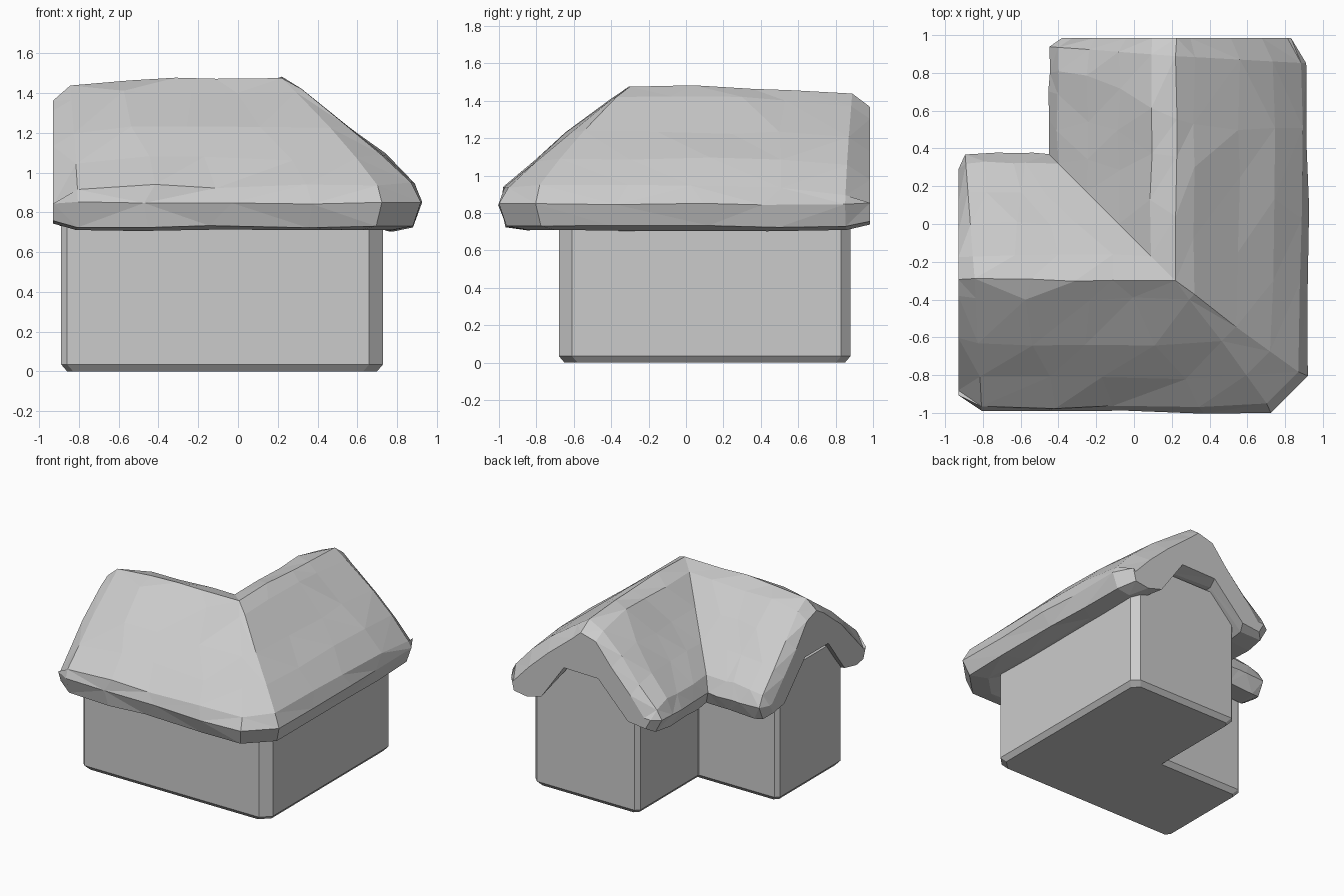
import bpy, bmesh, random
from mathutils import Vector

if "Cube" in bpy.data.objects:
    bpy.data.objects.remove(bpy.data.objects["Cube"])

random.seed(4)


def finish(name, bm):
    bmesh.ops.recalc_face_normals(bm, faces=bm.faces[:])
    mesh = bpy.data.meshes.new(name)
    bm.to_mesh(mesh)
    bm.free()
    obj = bpy.data.objects.new(name, mesh)
    bpy.context.collection.objects.link(obj)
    return obj


def loft(name, rings):
    """Skin equal-length closed rings (repeated points merge) and cap both ends."""
    bm = bmesh.new()
    loops = [[bm.verts.new(p) for p in r] for r in rings]
    n = len(rings[0])
    for a, b in zip(loops, loops[1:]):
        for i in range(n):
            j = (i + 1) % n
            bm.faces.new((a[i], a[j], b[j], b[i]))
    caps = [bm.faces.new(loops[0]), bm.faces.new(loops[-1])]
    bmesh.ops.triangulate(bm, faces=caps)
    bmesh.ops.remove_doubles(bm, verts=bm.verts[:], dist=0.0005)
    return finish(name, bm)


# L-shaped walls with chamfered corners and a chamfered foot
corners = [(-0.89, -0.68, 0.03), (0.73, -0.68, 0.07), (0.73, 0.88, 0.05),
           (-0.20, 0.88, 0.03), (-0.20, 0.13, 0.0), (-0.89, 0.13, 0.03)]


def footprint(inset, z):
    signs = [(1, 1), (-1, 1), (-1, -1), (1, -1), (1, -1), (1, -1)]
    pts = [Vector((x + sx * inset, y + sy * inset, z))
           for (x, y, _), (sx, sy) in zip(corners, signs)]
    ring = []
    for i, p in enumerate(pts):
        c = max(corners[i][2], 0.005)
        for q in (pts[i - 1], pts[(i + 1) % 6]):
            ring.append(p + (q - p).normalized() * c)
    return ring


loft("walls", [footprint(0.03, 0), footprint(0, 0.035), footprint(0, 1.0)])

# Thick thatched roof: one cross-section swept round the L with a hip and valley
# (offset outward from ridge, height): outer eave, over the ridge, back underneath
profile = [(0.70, 0.85), (0.67, 0.95), (0.52, 1.09), (0.34, 1.24), (0.10, 1.42),
           (0.0, 1.475), (-0.13, 1.44), (-0.30, 1.27), (-0.47, 1.10), (-0.62, 0.95),
           (-0.67, 0.84), (-0.62, 0.73), (-0.45, 0.75), (-0.17, 1.02),
           (0.17, 1.02), (0.40, 0.75), (0.55, 0.71), (0.66, 0.73)]
TOP = 10                # points 1..9 form the upper surface
CX, CY = 0.22, -0.30    # where the two ridges meet
stations = [0.0, 0.075, 0.3, 0.52, 0.76, 1.0]


def roof_ring(t, back_wing):
    ring = []
    for i, (u, z) in enumerate(profile):
        upper = 0 < i < TOP
        k = 0.72 if u > 0 else 1.0       # blunt outer hip, mitred valley
        if back_wing:
            corner, end = CY - u * k, 0.985
        else:
            corner, end = CX + u * k, -0.93
        s = u
        if t == 0:                       # rounded gable end
            s *= 0.88
            z += -0.11 if upper else (0.03 if i > TOP else 0)
        elif t < 0.1:
            s *= 0.985
            if upper:
                z -= 0.04
        elif upper and u > 0 and not back_wing:
            z -= 0.015                   # front slope sags a little
        along = end + (corner - end) * t
        if t == 1:
            if upper and u > 0.2:        # soften the hip
                s -= 0.02
        else:
            if t > 0.1:
                along += random.uniform(-0.06, 0.06)
            j = 0.02 if upper and t > 0 else 0.01
            z += random.uniform(-j, j * 0.4)
            s += random.uniform(-0.012, 0.008)
        if t == 1 and u <= 0:
            z = profile[i][1]
        ring.append((CX + s, along, z) if back_wing else (along, CY - s, z))
    return ring


rings = [roof_ring(t, False) for t in stations]
rings += [roof_ring(t, True) for t in reversed(stations)]
roof = loft("thatched_roof", rings)

# Split the roof into irregular flat facets
bm = bmesh.new()
bm.from_mesh(roof.data)
quads = [f for f in bm.faces if len(f.verts) == 4]
bmesh.ops.triangulate(bm, faces=quads, quad_method='SHORT_EDGE')
bm.to_mesh(roof.data)
bm.free()
